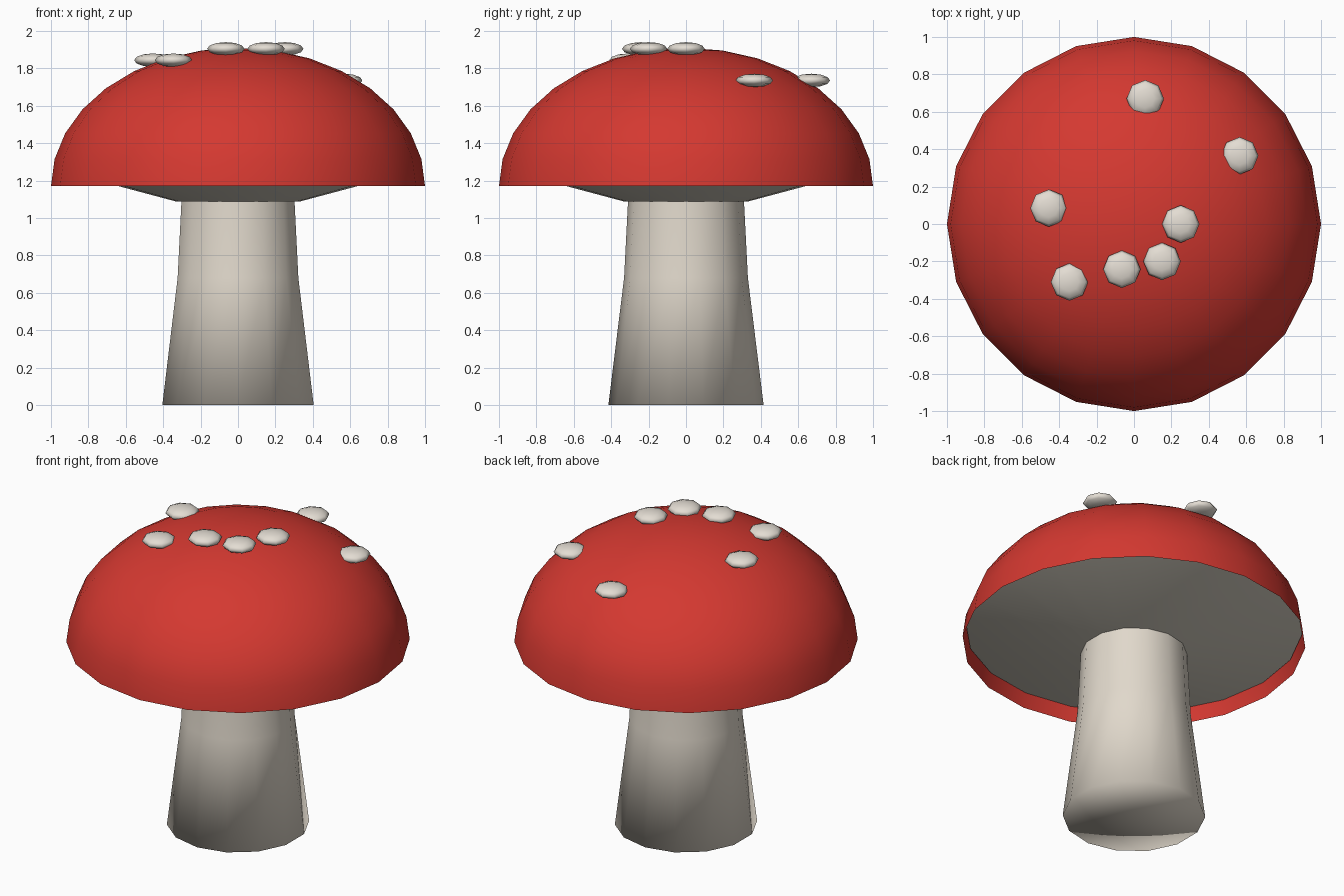
import bpy, math

if "Cube" in bpy.data.objects:
    bpy.data.objects.remove(bpy.data.objects["Cube"])


def material(name, rgb):
    m = bpy.data.materials.new(name)
    m.diffuse_color = (*rgb, 1.0)
    m.use_nodes = True
    m.node_tree.nodes["Principled BSDF"].inputs["Base Color"].default_value = m.diffuse_color
    return m


RED = material("cap_red", (0.66, 0.04, 0.03))
CREAM = material("stem_cream", (0.75, 0.69, 0.60))
GILL = material("gill_cream", (0.68, 0.64, 0.55))
WHITE = material("spot_white", (0.77, 0.72, 0.65))


def lathe(name, profile, sides, mat, phase=0.0, loc=(0, 0, 0)):
    """Spin (radius, z) points, listed bottom to top; radius 0 makes a pole."""
    verts, rings, faces = [], [], []
    for r, z in profile:
        start = len(verts)
        n = 1 if r == 0 else sides
        for i in range(n):
            a = phase + 2 * math.pi * i / sides
            verts.append((r * math.cos(a), r * math.sin(a), z))
        rings.append([start + i % n for i in range(sides)])
    for low, up in zip(rings, rings[1:]):
        for i in range(sides):
            j = (i + 1) % sides
            quad = (low[i], low[j], up[j], up[i])
            faces.append(list(dict.fromkeys(quad)))
    me = bpy.data.meshes.new(name)
    me.from_pydata(verts, [], faces)
    me.materials.append(mat)
    me.shade_smooth()
    ob = bpy.data.objects.new(name, me)
    ob.location = loc
    bpy.context.collection.objects.link(ob)
    return ob


def arc(radius, height, steps, start):
    """Elliptical profile from the start angle (degrees) up to the pole."""
    pts = []
    for k in range(steps):
        t = math.radians(start + (90 - start) * k / steps)
        pts.append((radius * math.cos(t), height * math.sin(t)))
    return pts + [(0, height)]


# Cap: open half dome
RIM, DOME = 1.17, 0.74
lathe("cap", arc(1.0, DOME, 8, 0), 20, RED, loc=(0, 0, RIM))

# Gills: shallow cone set up inside the dome
lathe("gills", [(0, 1.088), (0.33, 1.088), (0.982, 1.262)], 20, GILL)

# Stem: tapered, with a flat base
lathe("stem", [(0, 0), (0.415, 0), (0.331, 0.68), (0.31, 1.09), (0.305, 1.2)],
      14, CREAM, phase=math.pi / 2)

# Spots: flattened balls resting on the dome
SPOTS = [(0.25, 0.0), (0.15, -0.2), (-0.065, -0.242), (-0.455, 0.085),
         (-0.345, -0.31), (0.565, 0.365), (0.06, 0.67)]
for n, (x, y) in enumerate(SPOTS, 1):
    z = RIM + DOME * math.sqrt(1 - x * x - y * y) + 0.018
    half = arc(0.1, 0.036, 3, 0)
    profile = [(r, -h) for r, h in reversed(half[1:])] + half
    lathe(f"spot_{n}", profile, 8, WHITE, loc=(x, y, z))
